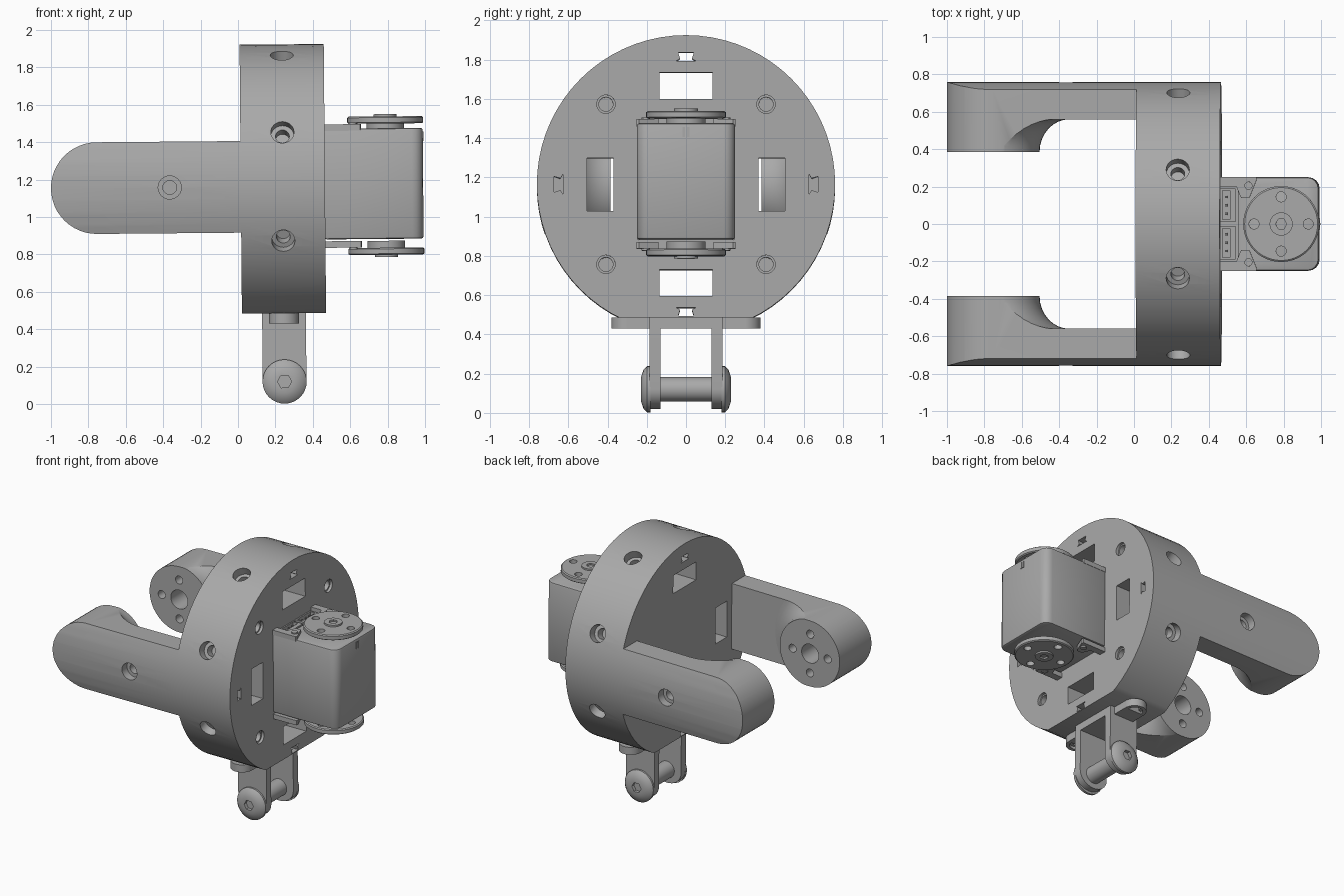
import bpy, bmesh
from math import sin, cos, pi, radians
from mathutils import Vector, Matrix

if "Cube" in bpy.data.objects:
    bpy.data.objects.remove(bpy.data.objects["Cube"], do_unlink=True)

grey = bpy.data.materials.new("plain grey")
grey.use_nodes = True
colour = (0.4, 0.4, 0.4, 1)
grey.diffuse_color = colour
grey.node_tree.nodes["Principled BSDF"].inputs["Base Color"].default_value = colour

C = 1.163            # height of the main axis
MID = 0.24           # middle of the ring along x
R = 0.76             # ring radius
ARM_X = -0.755       # arm pivot
HORN_X = 0.79        # servo shaft
PIN_Z = 0.12         # clevis pin height
X, Y, Z = Vector((1, 0, 0)), Vector((0, 1, 0)), Vector((0, 0, 1))
parts = []


def finish(name, bm):
    bmesh.ops.recalc_face_normals(bm, faces=bm.faces)
    mesh = bpy.data.meshes.new(name)
    bm.to_mesh(mesh)
    bm.free()
    mesh.materials.append(grey)
    ob = bpy.data.objects.new(name, mesh)
    bpy.context.collection.objects.link(ob)
    parts.append(ob)
    return ob


def prism(name, points, origin, u, v, depth):
    """Extrude a flat outline, given along u and v, by the depth vector."""
    bm = bmesh.new()
    face = bm.faces.new([bm.verts.new(Vector(origin) + u * a + v * b) for a, b in points])
    new = bmesh.ops.extrude_face_region(bm, geom=[face])["geom"]
    bmesh.ops.translate(bm, vec=depth, verts=[g for g in new if isinstance(g, bmesh.types.BMVert)])
    return finish(name, bm)


def box(name, x, y, z):
    outline = [(x[0], y[0]), (x[1], y[0]), (x[1], y[1]), (x[0], y[1])]
    return prism(name, outline, (0, 0, z[0]), X, Y, Z * (z[1] - z[0]))


def lathe(name, profile, origin, axis, sides=32):
    """Solid of revolution from (radius, height) pairs along an axis."""
    bm = bmesh.new()
    rings = [[bm.verts.new((r * cos(2 * pi * i / sides), r * sin(2 * pi * i / sides), h))
              for i in range(sides)] for r, h in profile]
    for a, b in zip(rings, rings[1:]):
        for i in range(sides):
            j = (i + 1) % sides
            bm.faces.new((a[i], a[j], b[j], b[i]))
    bm.faces.new(rings[0])
    bm.faces.new(rings[-1])
    turn = Vector(axis).to_track_quat('Z', 'Y').to_matrix().to_4x4()
    bm.transform(Matrix.Translation(origin) @ turn)
    return finish(name, bm)


def rod(name, r, length, origin, axis, sides=32):
    return lathe(name, [(r, 0), (r, length)], origin, axis, sides)


def combine(ob, tool, operation='DIFFERENCE'):
    mod = ob.modifiers.new("cut", 'BOOLEAN')
    mod.operation, mod.object, mod.solver = operation, tool, 'EXACT'
    bpy.context.view_layer.objects.active = ob
    bpy.ops.object.modifier_apply(modifier=mod.name)
    parts.remove(tool)
    bpy.data.objects.remove(tool, do_unlink=True)


def stepped_hole(ob, origin, axis, r_out, r_in, step, depth):
    """Counterbored blind hole going inwards along the axis."""
    profile = [(r_out, -0.05), (r_out, step), (r_in, step), (r_in, depth)]
    combine(ob, lathe("hole", profile, origin, axis, 24))


# Ring body: thick disc with a flat foot
body = rod("ring_body", R, 0.45, (0.015, 0, C), X, 72)
combine(body, box("flat", (-1, 1), (-1, 1), (-0.5, 0.485)))
dovetail = [(-.04, .672), (.04, .672), (.03, .64), (.05, .628), (-.05, .628), (-.03, .64)]
for k in range(4):
    u = Vector((0, cos(k * pi / 2), sin(k * pi / 2)))
    v = Vector((0, -sin(k * pi / 2), cos(k * pi / 2)))
    window = [(-.135, .435), (.135, .435), (.135, .57), (-.135, .57)]
    if k % 2:
        window = [(a, b - 0.065) for a, b in window]
    for outline in (window, dovetail):
        combine(body, prism("slot", outline, (-0.1, 0, C), u, v, X * 0.7))
    diagonal = (u + v) * 0.408
    stepped_hole(body, Vector((0.465, 0, C)) + diagonal, -X, 0.047, 0.036, 0.02, 0.25)
for k in range(8):
    a = (k + 0.5) * pi / 4
    if k not in (5, 6):
        out = Vector((0, cos(a), sin(a)))
        stepped_hole(body, Vector((MID, 0, C)) + out * R, -out, 0.062, 0.037, 0.06, 0.12)

# Arm: plate with a flared boss, trimmed to a rounded slot and the ring cylinder
arm = box("left_arm", (-1.2, 0.015), (0.56, 0.8), (C - 0.4, C + 0.4))
flare = [(0.41 - 0.16 * cos(i * pi / 16), 0.175 * sin(i * pi / 16)) for i in range(8)]
combine(arm, lathe("boss", flare + [(0.41, 0.175), (0.41, 0.22)],
                   (ARM_X, 0.385, C), Y, 48), 'UNION')
rounded = [(ARM_X - 0.245 * sin(i * pi / 24), 0.245 * cos(i * pi / 24)) for i in range(25)]
rounded += [(0.1, -0.245), (0.1, 0.245)]
combine(arm, prism("slot", rounded, (0, 0.3, C), X, Z, Y * 0.7), 'INTERSECT')
combine(arm, rod("trim", R, 1.6, (-1.3, 0, C), X, 72), 'INTERSECT')
combine(arm, rod("hole", 0.07, 0.25, (ARM_X, 0.33, C), Y))
for k in range(4):
    a = k * pi / 2
    centre = (ARM_X + 0.145 * cos(a), 0.33, C + 0.145 * sin(a))
    combine(arm, rod("hole", 0.03, 0.25, centre, Y, 16))
stepped_hole(arm, (-0.365, R, C), -Y, 0.062, 0.037, 0.06, 0.12)
mirrored = bmesh.new()
mirrored.from_mesh(arm.data)
mirrored.transform(Matrix.Scale(-1, 4, Y))
finish("right_arm", mirrored)

# Servo case with rounded outer corners
corners = [(0.46, -0.25)]
for s in (-1, 1):
    arc = [(0.93 + 0.06 * sin(i * pi / 8), s * (0.19 + 0.06 * cos(i * pi / 8))) for i in range(5)]
    corners += arc if s < 0 else arc[::-1]
corners.append((0.46, 0.25))
servo = prism("servo_case", corners, (0, 0, 0.878), X, Y, Z * 0.592)
mod = servo.modifiers.new("soft edges", 'BEVEL')
mod.width, mod.segments, mod.limit_method = 0.012, 2, 'ANGLE'
mod.angle_limit = radians(50)
bpy.context.view_layer.objects.active = servo
bpy.ops.object.modifier_apply(modifier=mod.name)
combine(servo, box("socket", (0.4, 0.56), (-0.2, 0.2), (1.4, 1.6)))

# Raised servo end caps, connectors, screws and horns at both ends
for s, name in ((1, "upper"), (-1, "lower")):
    z = C + s * 0.295
    for t, side in ((1, "left"), (-1, "right")):
        cap = [(.46, .2), (.55, .2), (.575, .14), (.62, .14), (.66, .24), (.655, .252), (.46, .252)]
        prism(f"servo_{name}_{side}_cap", [(a, b * t) for a, b in cap],
              (0, 0, z), X, Y, Z * s * 0.035)
        rod(f"servo_{name}_{side}_screw", 0.022, 0.045, (0.615, 0.205 * t, z), Z * s, 12)
        if s > 0:
            plug = box(f"servo_{side}_connector", (0.465, 0.545),
                       sorted((0.012 * t, 0.19 * t)), (1.39, 1.47))
            combine(plug, box("hollow", (0.475, 0.515), sorted((0.025 * t, 0.178 * t)), (1.43, 1.6)))
            for i in range(3):
                y = t * (0.055 + 0.045 * i)
                box(f"{side}_pin_{i}", (0.489, 0.501), (y - 0.006, y + 0.006), (1.42, 1.46))
    rod(f"{name}_horn_hub", 0.1, 0.06, (HORN_X, 0, z), Z * s)
    horn = lathe(f"{name}_horn", [(0.195, 0), (0.203, 0.006), (0.203, 0.032), (0.195, 0.038)],
                 (HORN_X, 0, C + s * 0.332), Z * s, 48)
    for k in range(4):
        a = k * pi / 2
        place = (HORN_X + 0.145 * cos(a), 0.145 * sin(a), C + s * 0.30)
        combine(horn, rod("hole", 0.027, 0.1, place, Z * s, 16))
    boss = rod(f"{name}_horn_screw", 0.062, 0.02, (HORN_X, 0, C + s * 0.362), Z * s, 24)
    combine(boss, rod("hole", 0.03, 0.05, (HORN_X, 0, C + s * 0.37), Z * s, 6))

# Small ridge on the outer servo face
for i in range(2):
    y = -0.018 + 0.022 * i
    box(f"servo_ridge_{i}", (0.985, 0.994), (y, y + 0.014), (1.4, 1.45))

# Clevis under the flat foot
plate = box("clevis_plate", (MID - 0.117, MID + 0.117), (-0.18, 0.185), (0.43, 0.486))
leg_arc = [(-0.117 * cos(i * pi / 16), -0.1 * sin(i * pi / 16)) for i in range(17)]
leg = leg_arc + [(0.117, 0.366), (-0.117, 0.366)]
for s, side in ((1, "left"), (-1, "right")):
    prism(f"{side}_clevis_leg", leg, (MID, 0.13 * s, PIN_Z), X, Z, Y * s * 0.055)
    box(f"{side}_clevis_bridge", (MID - 0.08, MID + 0.08), sorted((0.18 * s, 0.3 * s)), (0.43, 0.486))
    ear = rod(f"{side}_clevis_ear", 0.08, 0.056, (MID, 0.3 * s, 0.43), Z)
    stepped_hole(ear, (MID, 0.3 * s, 0.43), Z, 0.055, 0.035, 0.02, 0.05)
    # Domed pin head with a hexagonal socket
    head = lathe(f"{side}_pin_head", [(0.118, 0), (0.118, 0.018), (0.1, 0.036), (0.06, 0.05)],
                 (MID, 0.18 * s, PIN_Z), Y * s)
    combine(head, rod("hex", 0.038, 0.1, (MID, 0.205 * s, PIN_Z), Y * s, 6))
rod("clevis_pin", 0.062, 0.38, (MID, -0.19, PIN_Z), Y)

# The assembly leans very slightly, then gets smooth shading with sharp edges
pivot = Matrix.Translation((MID, 0, C))
lean = pivot @ Matrix.Rotation(radians(-0.5), 4, 'Y') @ pivot.inverted()
bpy.ops.object.select_all(action='DESELECT')
for ob in parts:
    ob.data.transform(lean)
    ob.select_set(True)
bpy.context.view_layer.objects.active = body
bpy.ops.object.shade_smooth_by_angle(angle=radians(30))
